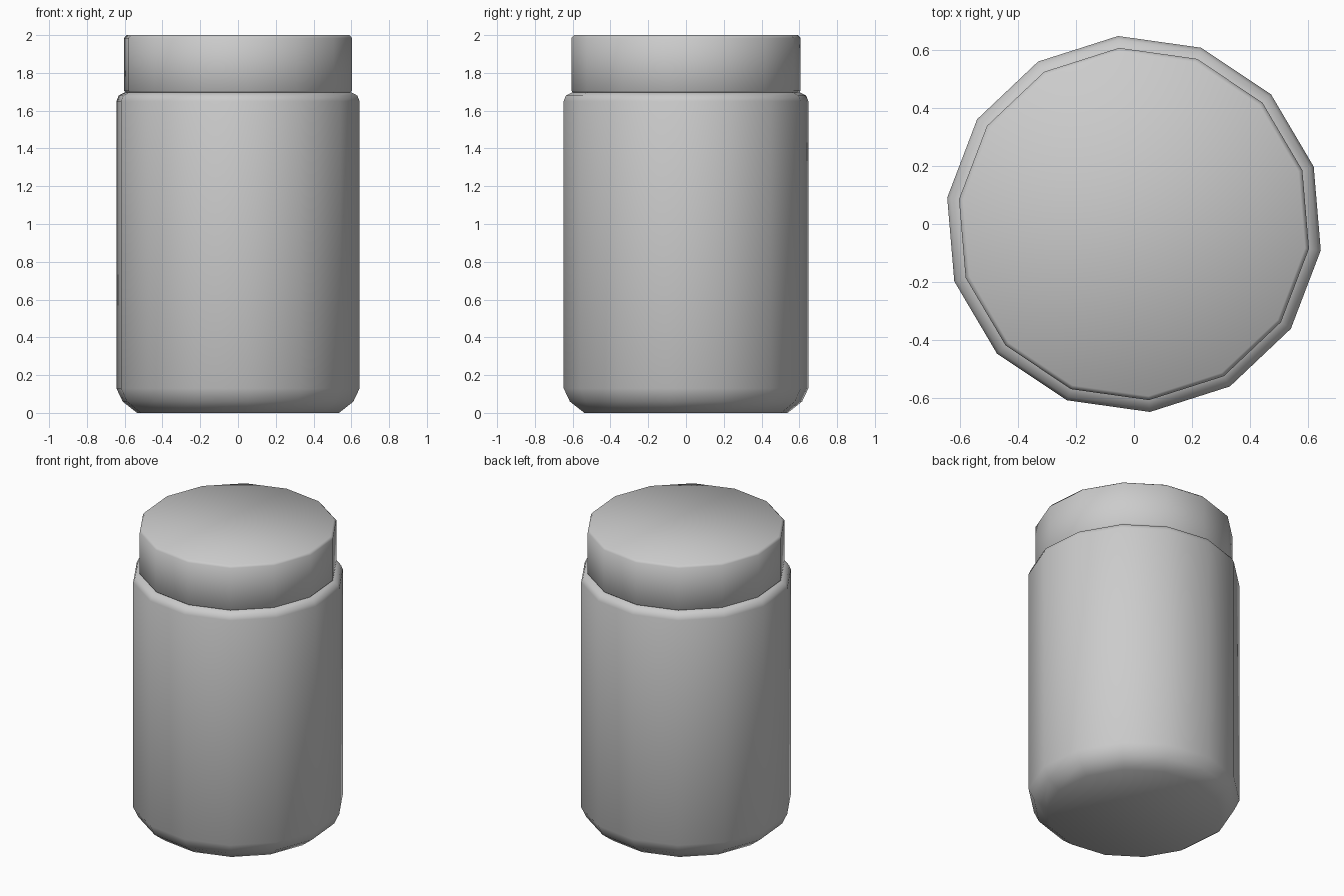
import bpy, bmesh, math

if "Cube" in bpy.data.objects:
    bpy.data.objects.remove(bpy.data.objects["Cube"])

SIDES = 14
TURN = math.radians(17.7)


def lathe(name, profile):
    """Closed 14-sided turned solid from (radius, height) points, bottom to top."""
    bm = bmesh.new()
    rings = []
    for r, z in profile:
        rings.append([bm.verts.new((r * math.cos(TURN + math.tau * i / SIDES),
                                    r * math.sin(TURN + math.tau * i / SIDES), z))
                      for i in range(SIDES)])
    for low, high in zip(rings, rings[1:]):
        for i in range(SIDES):
            j = (i + 1) % SIDES
            bm.faces.new((low[i], low[j], high[j], high[i]))
    bm.faces.new(rings[0][::-1])
    bm.faces.new(rings[-1])
    mesh = bpy.data.meshes.new(name)
    bm.to_mesh(mesh)
    bm.free()
    obj = bpy.data.objects.new(name, mesh)
    bpy.context.collection.objects.link(obj)
    bpy.ops.object.select_all(action='DESELECT')
    obj.select_set(True)
    bpy.context.view_layer.objects.active = obj
    bpy.ops.object.shade_smooth_by_angle(angle=math.radians(50))
    return obj


# Jar body: chamfered foot, straight wall, rounded shoulder
lathe("jar_body", [(0.54, 0), (0.617, 0.06), (0.65, 0.13), (0.65, 1.65),
                   (0.638, 1.68), (0.605, 1.697), (0.58, 1.70)])

# Lid: short cylinder with a slightly eased top and bottom edge
lathe("lid", [(0.60, 1.695), (0.609, 1.705), (0.609, 1.985), (0.595, 2.0)])
